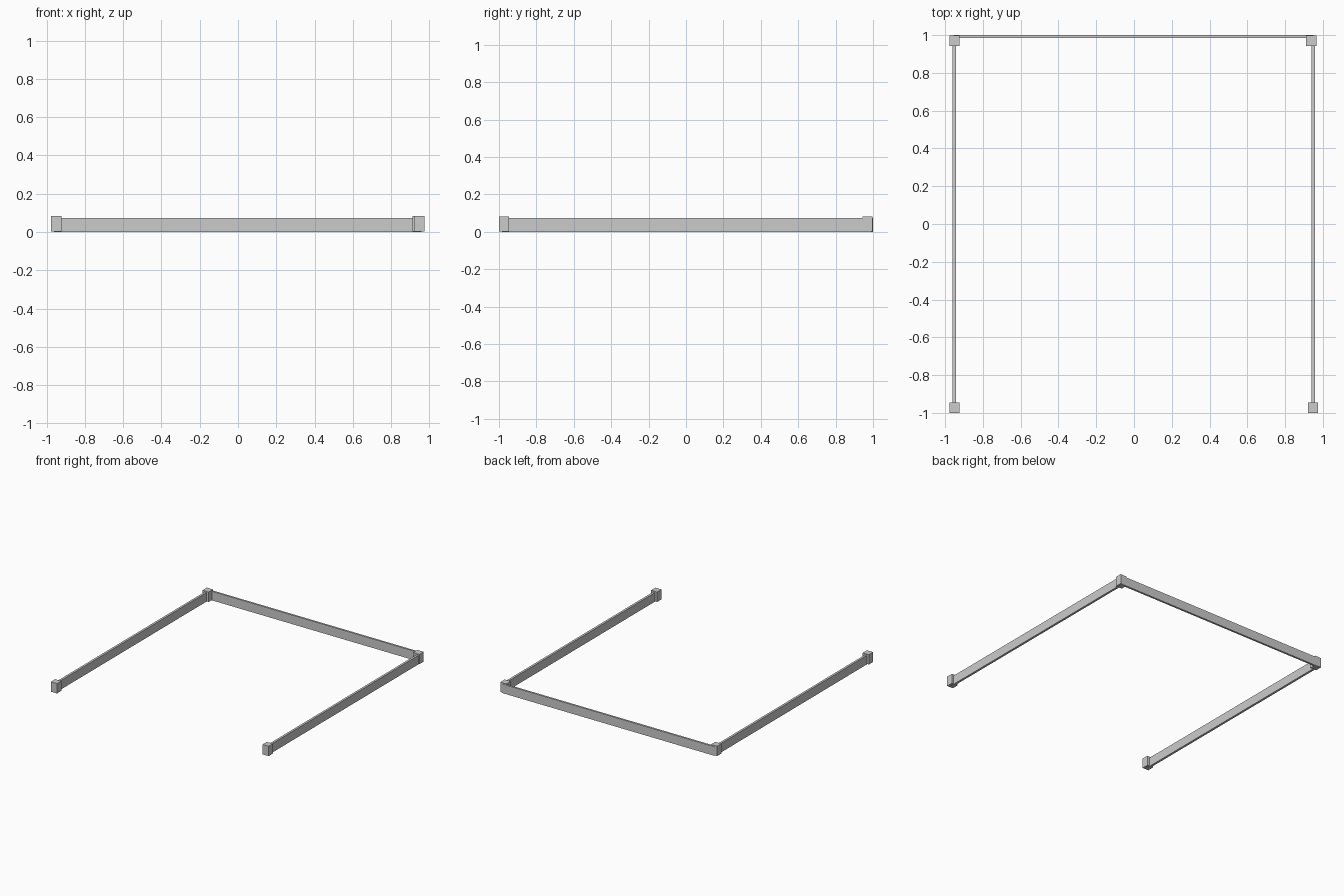
import bpy

if "Cube" in bpy.data.objects:
    bpy.data.objects.remove(bpy.data.objects["Cube"])


def box(name, x0, x1, y0, y1, z0, z1):
    bpy.ops.mesh.primitive_cube_add(size=1, location=((x0 + x1) / 2, (y0 + y1) / 2, (z0 + z1) / 2))
    ob = bpy.context.object
    ob.name = name
    ob.scale = (x1 - x0, y1 - y0, z1 - z0)
    bpy.ops.object.transform_apply(location=False, rotation=False, scale=True)
    return ob


# Corner and end posts: (name, left edge, front edge)
P = 0.055
for name, x, y in (("front_left_post", -0.978, -1.0),
                   ("front_right_post", 0.920, -1.0),
                   ("back_left_post", -0.978, 0.943),
                   ("back_right_post", 0.911, 0.943)):
    box(name, x, x + P, y, y + P, 0.003, 0.083)

# Thin side walls running through the posts
for name, x in (("left_wall", -0.952), ("right_wall", 0.949)):
    box(name, x - 0.009, x + 0.009, -0.985, 0.99, 0.0, 0.073)

# Thin back wall, flush with the rear of the posts
box("back_wall", -0.955, 0.95, 0.984, 1.0, 0.0, 0.073)
